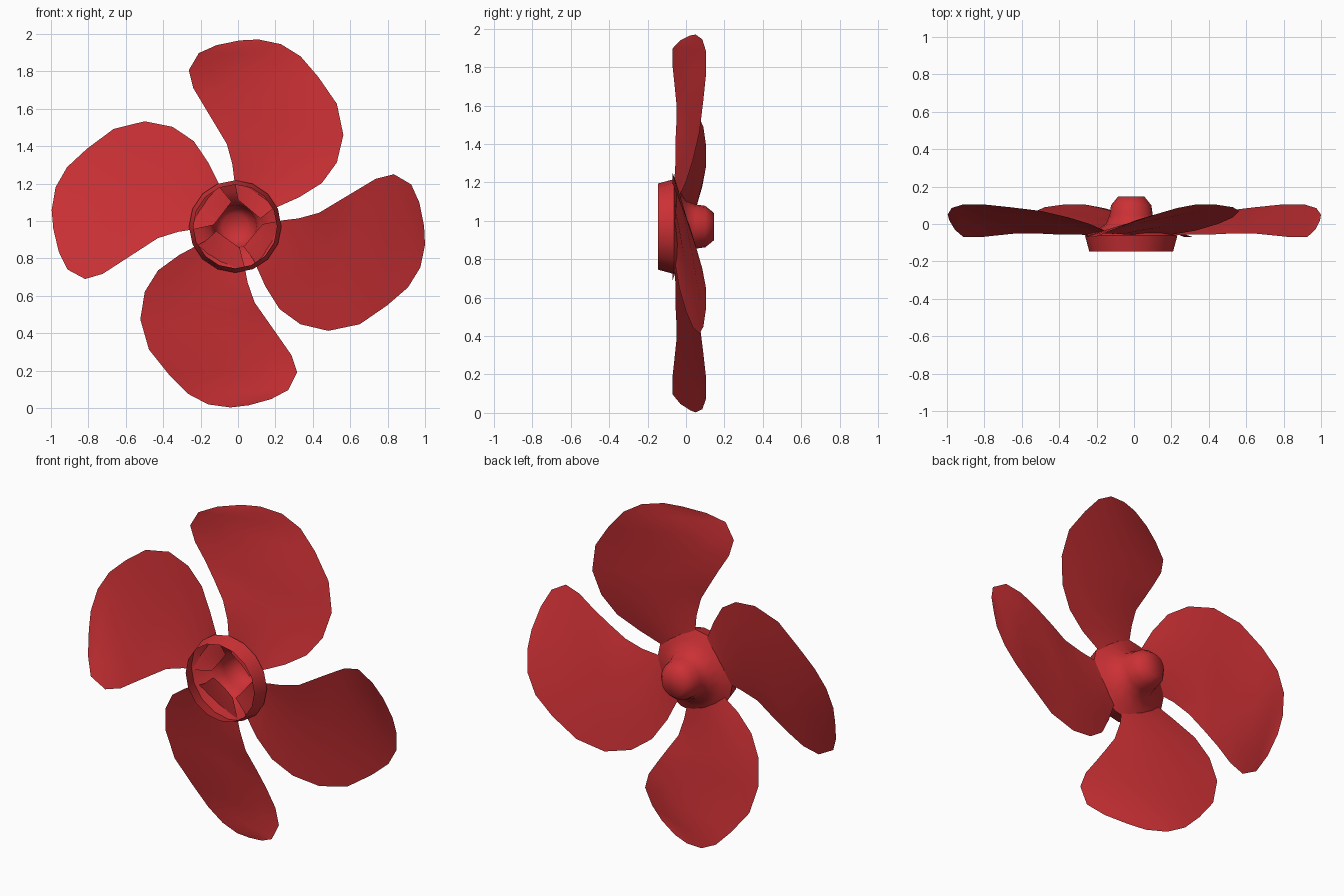
import bpy, bmesh, math
from mathutils import Vector

if "Cube" in bpy.data.objects:
    bpy.data.objects.remove(bpy.data.objects["Cube"])

red = bpy.data.materials.new("red_paint")
red.diffuse_color = (0.6, 0.03, 0.035, 1)
red.use_nodes = True
red.node_tree.nodes["Principled BSDF"].inputs["Base Color"].default_value = red.diffuse_color


def make_object(name, bm, angle):
    bmesh.ops.recalc_face_normals(bm, faces=bm.faces)
    mesh = bpy.data.meshes.new(name)
    bm.to_mesh(mesh)
    bm.free()
    ob = bpy.data.objects.new(name, mesh)
    bpy.context.collection.objects.link(ob)
    mesh.materials.append(red)
    bpy.ops.object.select_all(action='DESELECT')
    ob.select_set(True)
    bpy.context.view_layer.objects.active = ob
    bpy.ops.object.shade_smooth_by_angle(angle=math.radians(angle))
    return ob


# hub: open cup at the front, flaring in to a rounded boss at the back (radius, y)
HUB = [(0.224, -0.147), (0.247, -0.062), (0.19, -0.035), (0.135, 0.0),
       (0.115, 0.05), (0.108, 0.1), (0.07, 0.147)]
SIDES = 16
bm = bmesh.new()
rings = []
for r, y in HUB:
    rings.append([bm.verts.new((-0.015 + r * math.cos(2 * math.pi * i / SIDES), y,
                                0.97 + r * math.sin(2 * math.pi * i / SIDES)))
                  for i in range(SIDES)])
for a, b in zip(rings, rings[1:]):
    for i in range(SIDES):
        j = (i + 1) % SIDES
        bm.faces.new((a[i], a[j], b[j], b[i]))
bm.faces.new(rings[-1])
make_object("hub", bm, 65)

# blade stations, root to tip: leading (x, z), trailing (x, z), y at lead / middle / trail
STATIONS = [
    (0.0, 0.13, 0.12, 0.03, -0.06, -0.055, -0.065),
    (-0.02, 0.237, 0.185, 0.08, -0.06, -0.05, -0.06),
    (-0.03, 0.32, 0.33, 0.145, -0.055, -0.03, -0.035),
    (-0.06, 0.43, 0.45, 0.22, -0.055, -0.01, 0.0),
    (-0.12, 0.53, 0.53, 0.33, -0.05, 0.01, 0.035),
    (-0.18, 0.63, 0.565, 0.478, -0.05, 0.025, 0.07),
    (-0.24, 0.73, 0.53, 0.645, -0.06, 0.03, 0.09),
    (-0.264, 0.825, 0.43, 0.79, -0.07, 0.035, 0.105),
    (-0.21, 0.917, 0.335, 0.90, -0.07, 0.035, 0.105),
    (-0.114, 0.96, 0.23, 0.965, -0.03, 0.03, 0.085),
    (0.01, 0.985, 0.11, 0.99, 0.02, 0.035, 0.05),
]
COLS = 6


def blade(name, degrees, scale):
    c, s = math.cos(math.radians(degrees)), math.sin(math.radians(degrees))
    bm = bmesh.new()
    rows = []
    for lx, lz, tx, tz, yl, ym, yt in STATIONS:
        row = []
        for k in range(COLS + 1):
            t = k / COLS
            x = (lx + (tx - lx) * t) * scale
            z = (lz + (tz - lz) * t) * scale
            # quadratic camber through the three depths
            y = yl * (1 - t) * (1 - 2 * t) + ym * 4 * t * (1 - t) + yt * t * (2 * t - 1)
            row.append(bm.verts.new((x * c - z * s, y, 0.983 + x * s + z * c)))
        rows.append(row)
    for a, b in zip(rows, rows[1:]):
        for k in range(COLS):
            bm.faces.new((a[k], a[k + 1], b[k + 1], b[k]))
    make_object(name, bm, 60)


# four blades, slightly uneven in spacing
blade("blade_top", 0, 0.997)
blade("blade_left", 92, 1.003)
blade("blade_bottom", 184, 0.985)
blade("blade_right", 270, 1.01)
